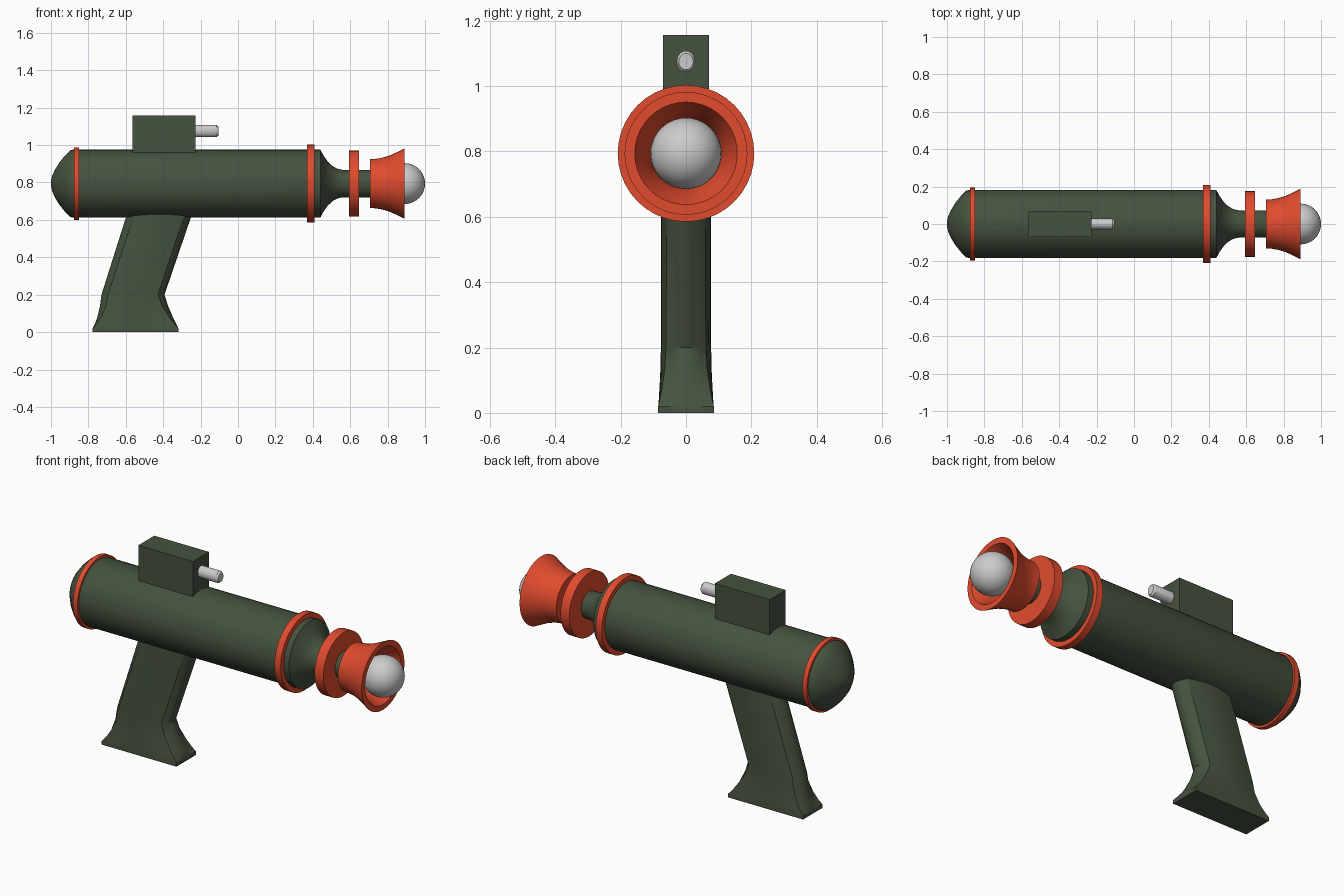
import bpy, bmesh
from math import sin, cos, pi, radians

if "Cube" in bpy.data.objects:
    bpy.data.objects.remove(bpy.data.objects["Cube"])

AXIS_Z = 0.794


def material(name, color):
    m = bpy.data.materials.new(name)
    m.diffuse_color = (*color, 1)
    m.use_nodes = True
    m.node_tree.nodes["Principled BSDF"].inputs["Base Color"].default_value = m.diffuse_color
    return m


GREEN = material("dark_green", (0.06, 0.085, 0.05))
RED = material("orange_red", (0.75, 0.07, 0.027))


def finish(name, bm, mat=None, angle=35):
    bmesh.ops.remove_doubles(bm, verts=bm.verts, dist=1e-5)
    bmesh.ops.recalc_face_normals(bm, faces=bm.faces)
    mesh = bpy.data.meshes.new(name)
    bm.to_mesh(mesh)
    bm.free()
    ob = bpy.data.objects.new(name, mesh)
    bpy.context.collection.objects.link(ob)
    if mat:
        mesh.materials.append(mat)
    bpy.ops.object.select_all(action='DESELECT')
    ob.select_set(True)
    bpy.context.view_layer.objects.active = ob
    bpy.ops.object.shade_smooth_by_angle(angle=radians(angle))
    return ob


def lathe(name, profile, mat=None, z=AXIS_Z, segs=40, ysc=1.0, angle=35):
    """Revolve (x, radius) points about a line parallel to x; ends at radius 0."""
    bm = bmesh.new()
    prof = [(profile[0][0], 0)] + profile + [(profile[-1][0], 0)]
    rows = []
    for x, r in prof:
        if r == 0:
            rows.append([bm.verts.new((x, 0, z))] * segs)
        else:
            rows.append([bm.verts.new((x, r * ysc * cos(2 * pi * i / segs),
                                       z + r * sin(2 * pi * i / segs))) for i in range(segs)])
    for a, b in zip(rows, rows[1:]):
        for i in range(segs):
            j = (i + 1) % segs
            vs = list(dict.fromkeys((a[i], a[j], b[j], b[i])))
            if len(vs) > 2:
                bm.faces.new(vs)
    return finish(name, bm, mat, angle)


# Barrel with domed rear and narrowing neck
lathe("barrel", [(-1.0, 0.015), (-0.994, 0.04), (-0.98, 0.072), (-0.957, 0.11), (-0.927, 0.148),
                 (-0.897, 0.178), (-0.88, 0.182), (0.44, 0.182), (0.457, 0.15), (0.48, 0.118),
                 (0.505, 0.094), (0.53, 0.08), (0.56, 0.073), (0.73, 0.073)], GREEN)

# Raised rings and disc
for name, x0, x1, r in (("rear_ring", -0.877, -0.85, 0.194),
                        ("front_ring", 0.37, 0.408, 0.209),
                        ("neck_disc", 0.593, 0.647, 0.176)):
    lathe(name, [(x0, r), (x1, r)], RED)

# Hollow flared muzzle
lathe("muzzle", [(0.705, 0.131), (0.735, 0.132), (0.77, 0.138), (0.81, 0.15), (0.85, 0.168),
                 (0.89, 0.188), (0.89, 0.157), (0.85, 0.136), (0.81, 0.12), (0.77, 0.108),
                 (0.75, 0.105)], RED)

# Ball in the muzzle
bm = bmesh.new()
bmesh.ops.create_uvsphere(bm, u_segments=32, v_segments=20, radius=0.109)
bmesh.ops.translate(bm, verts=bm.verts, vec=(0.891, 0, AXIS_Z))
finish("muzzle_ball", bm)

# Sight block and its rod
bm = bmesh.new()
bmesh.ops.create_cube(bm, size=1)
bmesh.ops.scale(bm, verts=bm.verts, vec=(0.336, 0.14, 0.217))
bmesh.ops.translate(bm, verts=bm.verts, vec=(-0.395, 0, 1.0485))
finish("sight_block", bm, GREEN)
lathe("sight_rod", [(-0.25, 0.033), (-0.115, 0.033), (-0.105, 0.025)],
      z=1.075, segs=20, ysc=0.87)

# Grip: rounded sections blending to a rectangular foot
SECTIONS = [  # z, rear x, front x, half depth, squareness
    (0.70, -0.572, -0.222, 0.077, 0.2), (0.20, -0.73, -0.393, 0.077, 0.3),
    (0.14, -0.738, -0.374, 0.078, 0.4), (0.08, -0.752, -0.348, 0.081, 0.65),
    (0.045, -0.765, -0.331, 0.083, 0.85), (0.02, -0.778, -0.318, 0.085, 1.0),
    (0.0, -0.778, -0.318, 0.085, 1.0)]
N = 24
bm = bmesh.new()
rows = []
for z, xa, xb, hy, sq in SECTIONS:
    row = []
    for i in range(N):
        c, s = cos(2 * pi * i / N), sin(2 * pi * i / N)
        k = 1 + sq * (1 / max(abs(c), abs(s)) - 1)
        row.append(bm.verts.new(((xa + xb) / 2 + (xb - xa) / 2 * c * k, hy * s * k, z)))
    rows.append(row)
for a, b in zip(rows, rows[1:]):
    for i in range(N):
        j = (i + 1) % N
        bm.faces.new((a[i], a[j], b[j], b[i]))
bm.faces.new(rows[0])
bm.faces.new(rows[-1])
finish("grip", bm, GREEN, 30)
